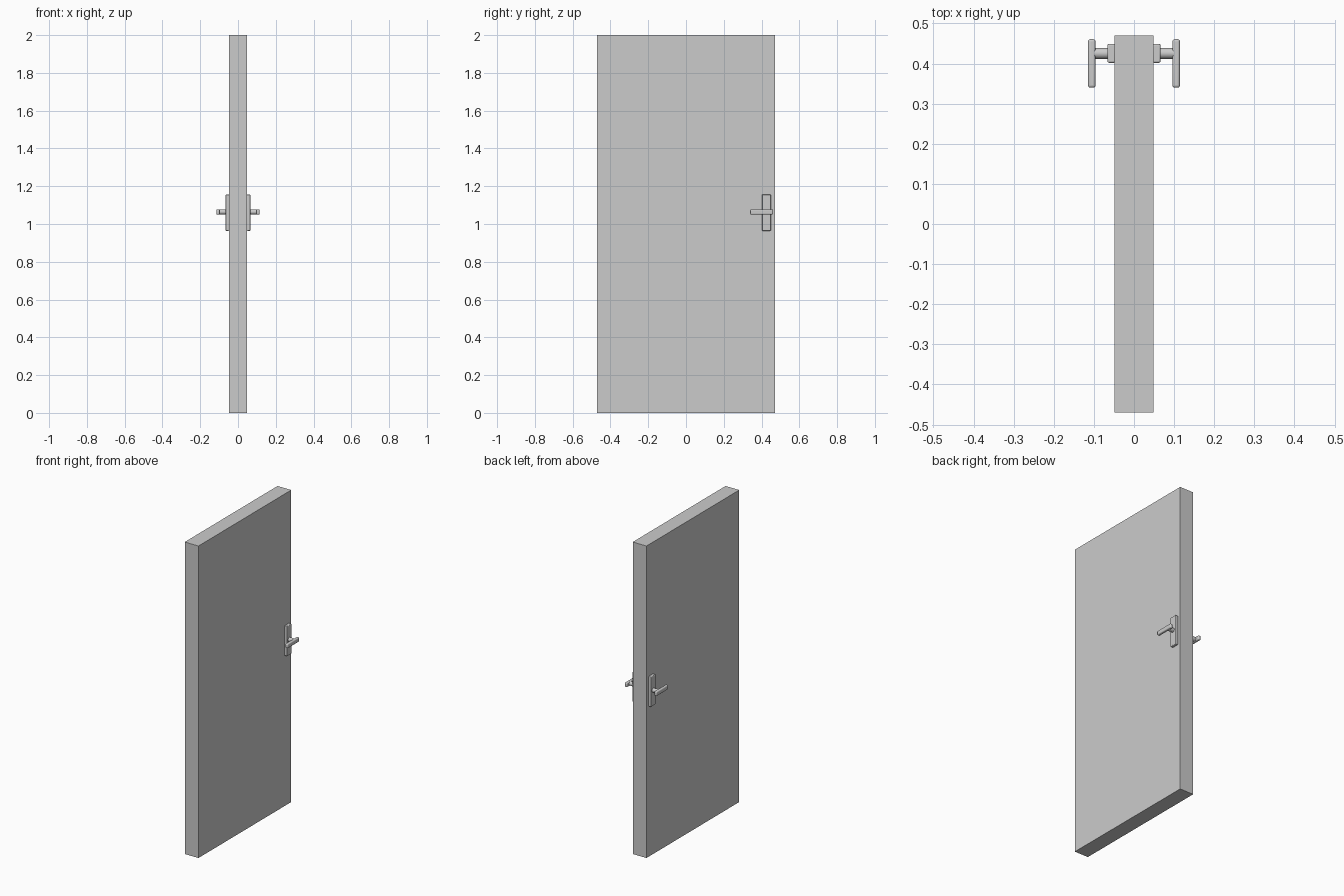
import bpy
import math

if "Cube" in bpy.data.objects:
    bpy.data.objects.remove(bpy.data.objects["Cube"])


def finish(obj, name, bevel=0.0, segments=3):
    obj.name = name
    if bevel:
        mod = obj.modifiers.new("Bevel", 'BEVEL')
        mod.width = bevel
        mod.segments = segments
        mod.limit_method = 'ANGLE'
    return obj


def box(name, x, y, z, bevel=0.0, segments=3):
    bpy.ops.mesh.primitive_cube_add(
        size=1, location=[(a + b) / 2 for a, b in (x, y, z)])
    obj = bpy.context.object
    obj.scale = [b - a for a, b in (x, y, z)]
    bpy.ops.object.transform_apply(location=False, rotation=False, scale=True)
    if bevel:
        bpy.ops.object.shade_smooth_by_angle(angle=math.radians(35))
    return finish(obj, name, bevel, segments)


def span(side, near, far):
    return sorted((side * near, side * far))


# Door slab
box("door_panel", (-0.0485, 0.0485), (-0.47, 0.47), (0, 2))

# Handle set on each face
for label, s in (("right", 1), ("left", -1)):
    # Back plate
    box(label + "_plate", span(s, 0.046, 0.066), (0.402, 0.449),
        (0.964, 1.156), 0.004)
    # Spindle
    bpy.ops.mesh.primitive_cylinder_add(
        vertices=32, radius=0.0135, depth=0.038,
        location=(s * 0.081, 0.4255, 1.064), rotation=(0, math.pi / 2, 0))
    bpy.ops.object.shade_smooth_by_angle(angle=math.radians(35))
    finish(bpy.context.object, label + "_spindle")
    # Lever pointing inward
    box(label + "_lever", span(s, 0.096, 0.1145), (0.340, 0.461),
        (1.050, 1.078), 0.006, 4)
